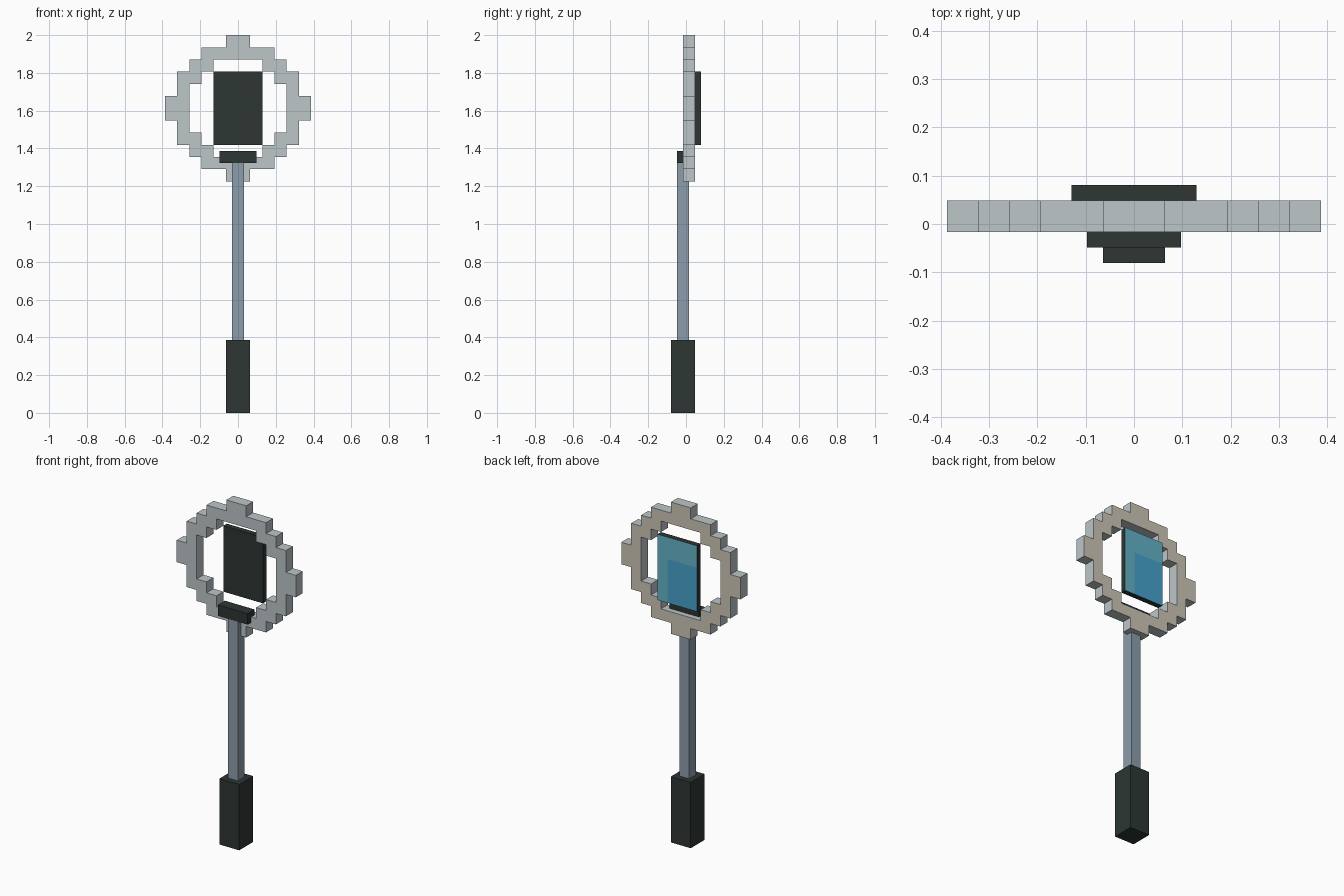
import bpy, bmesh
from mathutils import Matrix, Vector

cube = bpy.data.objects.get("Cube")
if cube:
    bpy.data.objects.remove(cube, do_unlink=True)

U = 2 / 31  # one block unit


def material(name, hex_code):
    # sRGB hex to linear colour
    srgb = [int(hex_code[i:i + 2], 16) / 255 for i in (0, 2, 4)]
    rgba = [c / 12.92 if c < 0.04 else ((c + 0.055) / 1.055) ** 2.4 for c in srgb] + [1]
    mat = bpy.data.materials.new(name)
    mat.use_nodes = True
    mat.diffuse_color = rgba
    mat.node_tree.nodes["Principled BSDF"].inputs["Base Color"].default_value = rgba
    return mat


black = material("black casing", "2d3634")
steel = material("steel blue", "8c9eac")
silver = material("silver", "bdc6c9")
beige = material("warm beige", "cec6b7")
teal = material("teal glass", "64b4c8")
blue = material("blue glass", "46a3cc")


def finish(name, bm, *mats):
    bmesh.ops.recalc_face_normals(bm, faces=bm.faces)
    bm.scale(U) if hasattr(bm, "scale") else bmesh.ops.scale(bm, vec=(U, U, U), verts=bm.verts)
    mesh = bpy.data.meshes.new(name)
    bm.to_mesh(mesh)
    bm.free()
    for mat in mats:
        mesh.materials.append(mat)
    obj = bpy.data.objects.new(name, mesh)
    bpy.context.collection.objects.link(obj)
    return obj


def box(x, y, z):
    # box centred on x = 0: half width, then (low, high) ranges, in units
    bm = bmesh.new()
    bmesh.ops.create_cube(bm, size=1)
    bmesh.ops.scale(bm, vec=(2 * x, y[1] - y[0], z[1] - z[0]), verts=bm.verts)
    bmesh.ops.translate(bm, vec=(0, sum(y) / 2, sum(z) / 2), verts=bm.verts)
    return bm


# Handle, pole and clamp
finish("handle", box(1, (-1.25, 0.75), (0, 6)), black)
finish("pole", box(0.5, (-0.75, 0.25), (6, 20.5)), steel)
finish("clamp", box(1.5, (-0.75, 0.25), (20.5, 21.5)), black)

# Display panel, cut so the rear glass has a deeper blue corner
bm = box(2, (0.75, 1.25), (22, 28))
for point, normal in (((1, 0, 0), (1, 0, 0)), ((0, 0, 26), (0, 0, 1))):
    bmesh.ops.bisect_plane(bm, geom=bm.verts[:] + bm.edges[:] + bm.faces[:],
                           plane_co=point, plane_no=normal)
bm.normal_update()
for f in bm.faces:
    if f.normal.y > 0.5:
        c = f.calc_center_median()
        f.material_index = 2 if c.x < 1 and c.z < 26 else 1
finish("display_panel", bm, black, teal, blue)


# Stepped ring: keep grid cells that lie on the blocky circle, then extrude
def on_ring(c):
    lo, hi = sorted((abs(c.x), abs(c.y)))
    return (hi > 5 and lo < 1) or (4 < hi < 5 and lo < 3) or (3 < hi < 4 and lo > 2)


bm = bmesh.new()
bmesh.ops.create_grid(bm, x_segments=12, y_segments=12, size=6)
bmesh.ops.delete(bm, geom=[f for f in bm.faces if not on_ring(f.calc_center_median())],
                 context="FACES")
bmesh.ops.rotate(bm, matrix=Matrix.Rotation(1.5707963, 3, "X"), verts=bm.verts)
bmesh.ops.translate(bm, vec=(0, -0.25, 25), verts=bm.verts)
out = bmesh.ops.extrude_face_region(bm, geom=bm.faces[:], use_keep_orig=True)
moved = [g for g in out["geom"] if isinstance(g, bmesh.types.BMVert)]
bmesh.ops.translate(bm, vec=Vector((0, 1, 0)), verts=moved)
for f in bm.faces:
    f.material_index = int(f.calc_center_median().y > 0.7)
finish("ring", bm, silver, beige)
